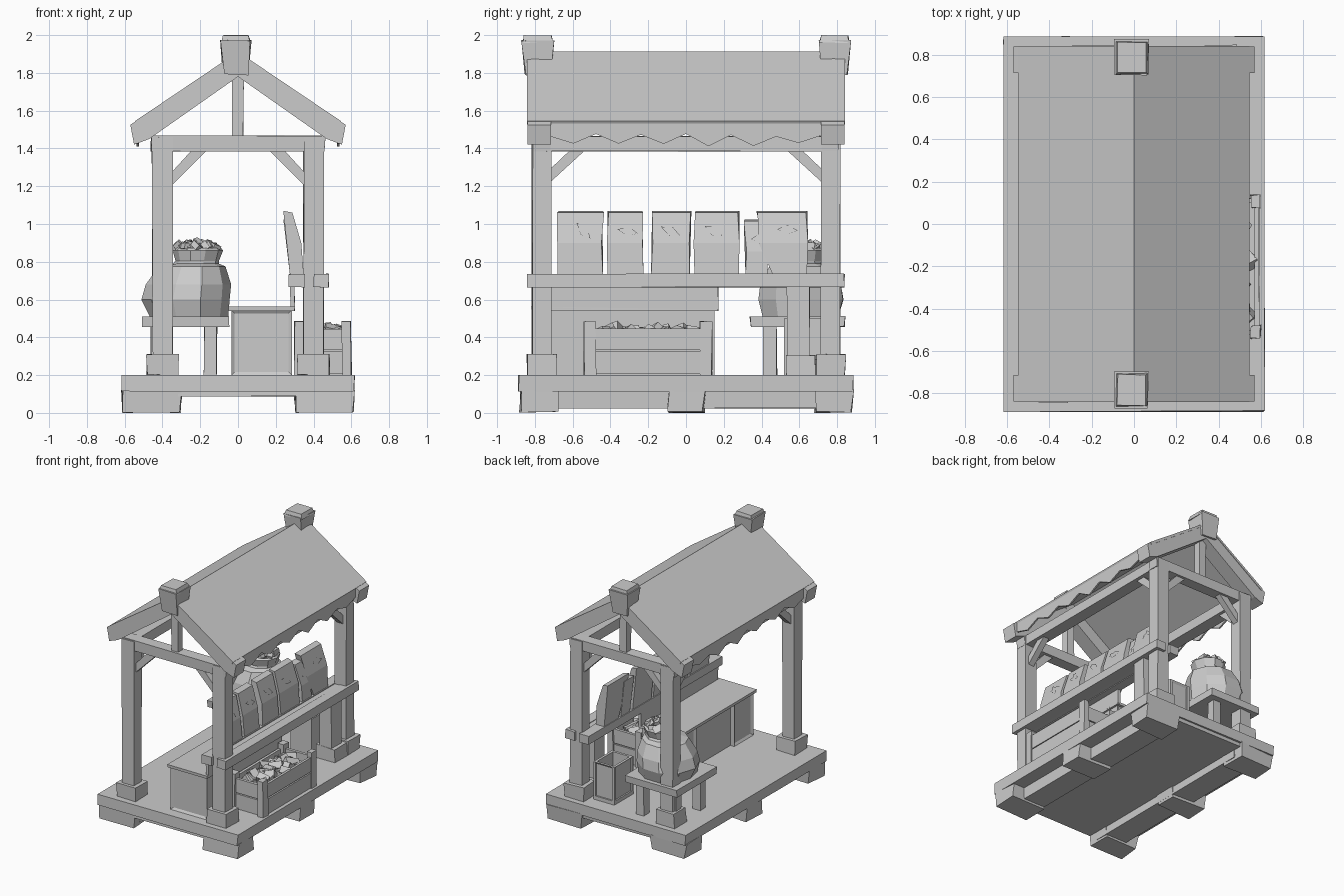
import bpy, bmesh, math, random
from mathutils import Vector, Matrix

if "Cube" in bpy.data.objects:
    bpy.data.objects.remove(bpy.data.objects["Cube"])

random.seed(4)
mat = bpy.data.materials.new("plain_grey")
mat.diffuse_color = (0.6, 0.6, 0.6, 1)
mat.use_nodes = True
mat.node_tree.nodes["Principled BSDF"].inputs["Base Color"].default_value = mat.diffuse_color


def finish(name, bm):
    bmesh.ops.recalc_face_normals(bm, faces=bm.faces[:])
    me = bpy.data.meshes.new(name)
    bm.to_mesh(me)
    bm.free()
    me.materials.append(mat)
    ob = bpy.data.objects.new(name, me)
    bpy.context.collection.objects.link(ob)
    return ob


def box(name, x0, x1, y0, y1, z0, z1, jit=0.004, taper=1.0):
    """Hand-hewn block between limits; taper scales the bottom end."""
    bm = bmesh.new()
    bmesh.ops.create_cube(bm, size=1)
    for v in bm.verts:
        k = taper if v.co.z < 0 else 1
        j = [random.uniform(-jit, jit) for _ in range(3)]
        v.co = ((x0 + x1) / 2 + v.co.x * (x1 - x0) * k + j[0],
                (y0 + y1) / 2 + v.co.y * (y1 - y0) * k + j[1],
                (z0 + z1) / 2 + v.co.z * (z1 - z0) + j[2] * 0.5)
    return finish(name, bm)


def prism(name, pts, axis, a, b):
    """Extrude a profile along x (points are y,z) or y (points are x,z)."""
    bm = bmesh.new()
    put = (lambda p, t: (t, p[0], p[1])) if axis == 'x' else (lambda p, t: (p[0], t, p[1]))
    f = bm.faces.new([bm.verts.new(put(p, a)) for p in pts])
    g = bmesh.ops.extrude_face_region(bm, geom=[f])["geom"]
    d = Vector((b - a, 0, 0)) if axis == 'x' else Vector((0, b - a, 0))
    bmesh.ops.translate(bm, vec=d, verts=[e for e in g if isinstance(e, bmesh.types.BMVert)])
    return finish(name, bm)


def lumps(name, n, place, size):
    """A heap of faceted lumps in one mesh."""
    bm = bmesh.new()
    for _ in range(n):
        rot = Matrix.Rotation(random.uniform(0, 6.3), 4, Vector((random.random(), random.random(), 1)).normalized())
        sc = Matrix.Diagonal((size * random.uniform(.8, 1.3), size * random.uniform(.7, 1.1), size * .6, 1))
        bmesh.ops.create_cube(bm, size=1.5, matrix=Matrix.Translation(place()) @ rot @ sc)
    return finish(name, bm)


def inset_box(name, *lim, sides):
    """Box with recessed panels on the sides facing the given directions."""
    ob = box(name, *lim, jit=0)
    bm = bmesh.new()
    bm.from_mesh(ob.data)
    for d in sides:
        f = max(bm.faces, key=lambda f: f.normal.dot(Vector(d)))
        bmesh.ops.inset_individual(bm, faces=[f], thickness=0.025, depth=-0.012)
    bm.to_mesh(ob.data)
    bm.free()


# platform: deck, lower slab, feet and runners
box("deck", -0.615, 0.615, -0.885, 0.885, 0.115, 0.2)
box("deck_slab", -0.32, 0.32, -0.87, 0.87, 0.087, 0.13)
for s in (-1, 1):
    xs = sorted((s * 0.30, s * 0.61))
    for yc, h in ((-0.78, 0.1), (0, 0.095), (0.78, 0.1)):
        box("foot", *xs, yc - h, yc + h, 0.005, 0.125, jit=0.01, taper=0.96)
    box("runner", *sorted((s * 0.305, s * 0.5)), -0.80, 0.80, 0.025, 0.12)

# posts, frame, braces and gables
for sx in (-1, 1):
    xc = sx * 0.4
    box("side_plate", xc - 0.05, xc + 0.05, -0.81, 0.81, 1.385, 1.465)
    for sy in (-1, 1):
        yc = sy * 0.765
        box("post", xc - 0.053, xc + 0.053, yc - 0.05, yc + 0.05, 0.2, 1.46)
        box("post_base", xc - 0.083, xc + 0.083, yc - 0.078, yc + 0.078, 0.2, 0.31, jit=0.006)
        prism("gable_brace", [(sx * x, z) for x, z in ((.355, 1.2), (.355, 1.27), (.25, 1.385), (.17, 1.385))],
              'y', yc - 0.025, yc + 0.025)
        prism("side_brace", [(sy * y, z) for y, z in ((.72, 1.22), (.72, 1.29), (.62, 1.385), (.54, 1.385))],
              'x', xc - 0.025, xc + 0.025)
        prism("rafter", [(sx * x, z) for x, z in ((0, 1.78), (0, 1.9), (.57, 1.525), (.55, 1.42), (.47, 1.45))],
              'y', sy * 0.715, sy * 0.838)
for sy in (-1, 1):
    yc = sy * 0.765
    box("tie_beam", -0.46, 0.46, yc - 0.045, yc + 0.045, 1.385, 1.468)
    box("king_post", -0.03, 0.03, yc - 0.03, yc + 0.03, 1.46, 1.82)
    yr = sy * 0.785
    box("ridge_block", -0.088, 0.068, yr - 0.082, yr + 0.082, 1.79, 1.97, jit=0.008, taper=0.82)
    box("ridge_cap", -0.078, 0.058, yr - 0.072, yr + 0.072, 1.96, 1.998, taper=1.12)

# cloth roof with ragged edge
half = [(0.545, 1.545), (0.535, 1.527)]
prism("roof_cloth", [(0, 1.912)] + half + [(0, 1.893)] + [(-x, z) for x, z in half[::-1]], 'y', -0.842, 0.842)
rag = [(-0.715 + 1.43 * i / 12, (1.475, 1.425)[i % 2] + random.uniform(-.015, .01)) for i in range(13)]
for s in (-1, 1):
    prism("ragged_edge", [(0.715, 1.535), (-0.715, 1.535)] + rag, 'x', s * 0.525, s * 0.538)

# counter: two rails clamped on the posts, a board and a short support
box("counter_inner_rail", 0.27, 0.355, -0.84, 0.84, 0.665, 0.735)
box("counter_outer_rail", 0.40, 0.48, -0.84, 0.84, 0.665, 0.735)
box("counter_board", 0.34, 0.41, -0.72, 0.72, 0.67, 0.728)
box("counter_support", 0.347, 0.453, 0.535, 0.655, 0.2, 0.68)
box("counter_support_base", 0.317, 0.483, 0.53, 0.685, 0.2, 0.305)

# leaning bags with torn patches
side = [(.275, .73), (.24, 1.07), (.288, 1.06), (.335, .9), (.348, .73)]
bags = [(-.68, -.44, 0), (-.415, -.225, 0), (-.185, .02, 0), (.045, .28, 0), (.315, .43, -.045), (.46, .64, 0)]
for i, (y0, y1, dz) in enumerate(bags):
    ob = prism("bag", [(x, z + (dz if z > .8 else 0)) for x, z in side], 'y', y0, y1)
    for v in ob.data.vertices:
        if v.co.z > 0.8:
            v.co.y += (-0.08 if i == 5 and v.co.y < .5 else 0) + random.uniform(-.01, .01)
    yc = (y0 + y1) / 2 + random.uniform(-.02, .03)
    bm = bmesh.new()
    for k in range(3):  # leaf-like tears
        a = random.uniform(0, 3.1)
        vs = []
        for u, w in ((0.06, 0), (0, 0.03), (-0.05, 0.008), (0, -0.02)):
            y = yc + u * math.cos(a) - w * math.sin(a)
            z = 0.965 + dz + u * math.sin(a) + w * math.cos(a)
            vs.append(bm.verts.new((0.322 - (z - dz - .96) * .29 + .002 * k, y, z)))
        bm.faces.new(vs)
    bmesh.ops.solidify(bm, geom=bm.faces[:], thickness=0.007)
    finish("bag_tear", bm)

# cabinet behind the counter: end pillars, recessed middle, top and back board
inset_box("cabinet_front_end", -0.035, 0.285, -0.80, -0.56, 0.2, 0.545, sides=((0, -1, 0), (-1, 0, 0)))
inset_box("cabinet_back_end", -0.035, 0.285, -0.08, 0.15, 0.2, 0.545, sides=((0, 1, 0), (-1, 0, 0)))
box("cabinet_middle", 0.0, 0.285, -0.57, -0.07, 0.2, 0.545, jit=0)
box("cabinet_top", -0.05, 0.30, -0.82, 0.17, 0.54, 0.562, jit=0.002)
box("cabinet_back_board", 0.277, 0.30, -0.80, 0.17, 0.55, 0.67, jit=0.002)

# crate of goods on the right
for x in (0.30, 0.55):
    for y in (-0.54, 0.075):
        box("crate_post", x, x + 0.05, y, y + 0.062, 0.2, 0.485)
for z0, z1 in ((0.205, 0.325), (0.333, 0.445)):
    for x in (0.305, 0.57):
        box("crate_long_plank", x, x + 0.022, -0.5, 0.1, z0, z1, jit=0.002)
    for y in (-0.525, 0.1):
        box("crate_end_plank", 0.32, 0.58, y, y + 0.022, z0, z1, jit=0.002)
box("crate_fill", 0.31, 0.58, -0.51, 0.11, 0.2, 0.385)
lumps("crate_goods", 36, lambda: (random.uniform(.36, .53), random.uniform(-.45, .05), random.uniform(.385, .415)), 0.06)

# open box beside the cabinet
X0, X1, Y0, Y1 = 0.10, 0.285, 0.52, 0.76
inset_box("bin_back_side", X0, X1, Y1 - .02, Y1, 0.2, 0.50, sides=((0, 1, 0),))
inset_box("bin_left_side", X0, X0 + .02, Y0, Y1, 0.2, 0.50, sides=((-1, 0, 0),))
box("bin_front_side", X0, X1, Y0, Y0 + .02, 0.2, 0.50, jit=0)
box("bin_right_side", X1 - .02, X1, Y0, Y1, 0.2, 0.50, jit=0)
box("bin_floor", X0, X1, Y0, Y1, 0.2, 0.23, jit=0)

# stool and round sack
box("stool_top", -0.51, -0.05, 0.34, 0.84, 0.455, 0.51)
for x in (-0.46, -0.18):
    for y in (0.41, 0.72):
        box("stool_leg", x, x + 0.068, y, y + 0.07, 0.2, 0.46)
prof = [(.21, .51, -.265), (.235, .6, -.272), (.222, .68, -.262), (.175, .775, -.245), (.125, .79, -.222),
        (.118, .805, -.215), (.133, .86, -.212), (.12, .872, -.212), (.10, .85, -.212)]
bm = bmesh.new()
N = 10
rings = []
for r, z, cx in prof:
    rr = [r * random.uniform(.96, 1.03) for _ in range(N)]
    rings.append([bm.verts.new((cx + rr[i] * math.cos(2 * math.pi * i / N),
                                0.61 + rr[i] * math.sin(2 * math.pi * i / N), z)) for i in range(N)])
for a, b in zip(rings, rings[1:]):
    for i in range(N):
        bm.faces.new((a[i], a[(i + 1) % N], b[(i + 1) % N], b[i]))
bm.faces.new(rings[0])
bm.faces.new(rings[-1])
finish("round_sack", bm)


def in_sack():
    a, r = random.uniform(0, 6.28), 0.105 * math.sqrt(random.random())
    return (-0.212 + r * math.cos(a), 0.61 + r * math.sin(a), 0.893 - r * 0.15)


lumps("sack_goods", 24, in_sack, 0.035)
